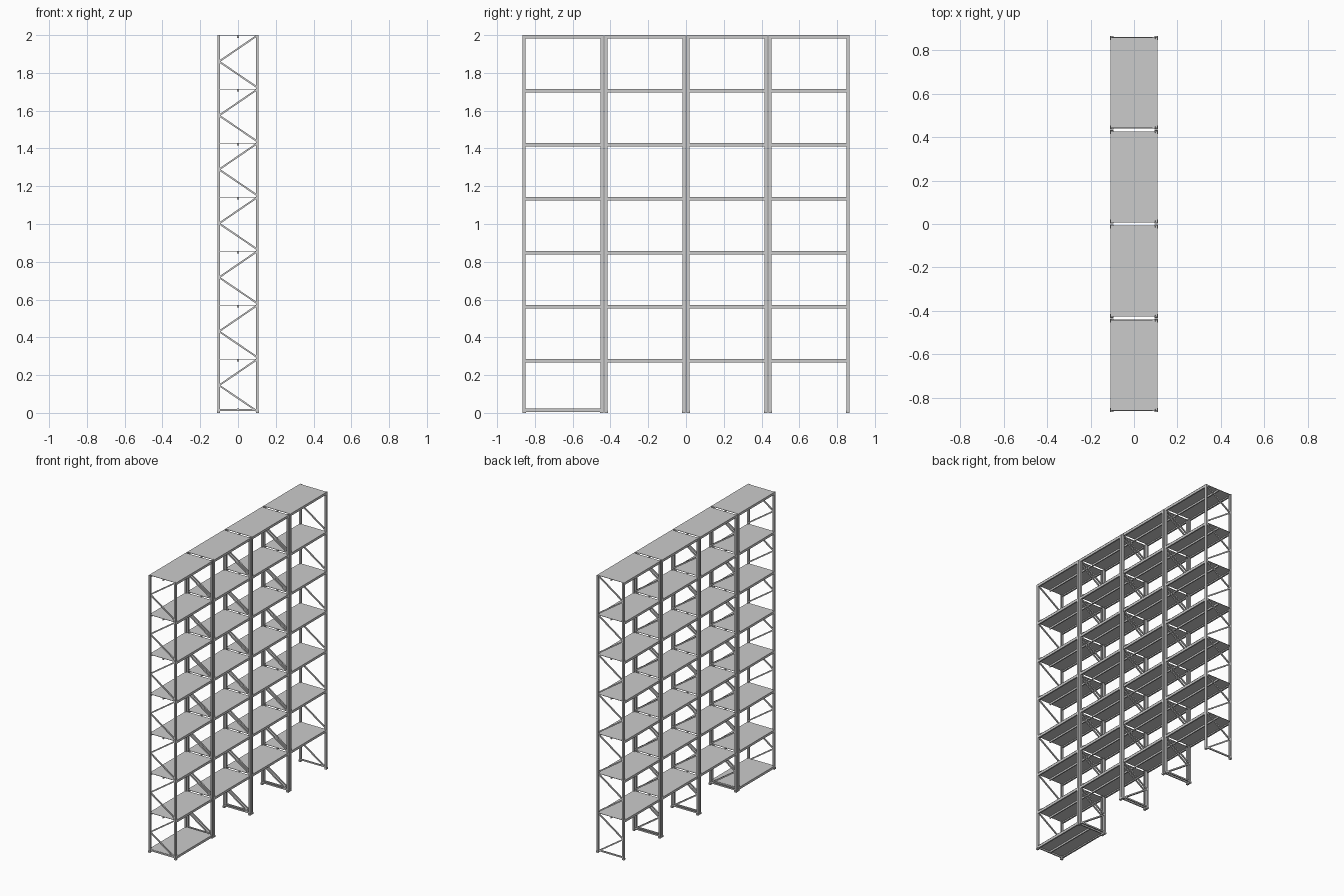
import bpy, math
from mathutils import Vector

if "Cube" in bpy.data.objects:
    bpy.data.objects.remove(bpy.data.objects["Cube"])

PITCH = 0.434          # bay spacing along y
POST_Y = 0.206         # post centre from bay centre
LEVEL = 2.0 / 7        # shelf spacing
T = 0.002              # sheet thickness


def mesh_object(name, verts, faces):
    me = bpy.data.meshes.new(name)
    me.from_pydata(verts, [], faces)
    me.update()
    ob = bpy.data.objects.new(name, me)
    bpy.context.collection.objects.link(ob)
    return ob


def extrude(name, profile, start, direction, u, v):
    """Sweep a closed 2D profile (axes u, v) from start along direction."""
    start, direction, u, v = map(Vector, (start, direction, u, v))
    if u.cross(v).dot(direction) < 0:
        profile = [(a, b) for a, b in profile]
        profile.reverse()
    ring = [start + u * a + v * b for a, b in profile]
    n = len(ring)
    verts = ring + [p + direction for p in ring]
    faces = [(i, (i + 1) % n, (i + 1) % n + n, i + n) for i in range(n)]
    faces += [tuple(reversed(range(n))), tuple(range(n, 2 * n))]
    return mesh_object(name, verts, faces)


def rect(w, h):
    return [(-w / 2, -h / 2), (w / 2, -h / 2), (w / 2, h / 2), (-w / 2, h / 2)]


def bar(name, a, b, w_side, w_y):
    a, b = Vector(a), Vector(b)
    d = b - a
    side = Vector((0, 1, 0)).cross(d).normalized()
    return extrude(name, rect(w_side, w_y), a, d, side, (0, 1, 0))


# open channel section of a post, web on the outside
W, D = 0.008, 0.012
POST = [(0, -W), (0, W), (-D, W), (-D, W - T), (-T, W - T),
        (-T, -W + T), (-D, -W + T), (-D, -W)]


def frame(y):
    # uprights and feet
    for s in (-1, 1):
        extrude("upright_post", POST, (0.108 * s, y, 0.0), (0, 0, 2.0),
                (s, 0, 0), (0, 1, 0))
        extrude("foot", rect(0.016, 0.018), (0.103 * s, y, 0), (0, 0, 0.012),
                (1, 0, 0), (0, 1, 0))
    # bottom tie and zigzag bracing
    bar("bottom_tie", (-0.1, y, 0.016), (0.1, y, 0.016), 0.01, 0.008)
    for k in range(7):
        z = k * LEVEL
        mid = (-0.1, y, z + LEVEL / 2 + 0.003)
        bar("brace", (0.1, y, z + 0.01), mid, 0.009, 0.008)
        bar("brace", mid, (0.1, y, z + LEVEL - 0.003), 0.009, 0.008)


# folded shelf edge: lip with a return flange
LIP = [(0, 0), (0, -0.016), (-0.010, -0.016), (-0.010, -0.014),
       (-T, -0.014), (-T, 0)]


def shelf(y, z):
    # deck sheet
    extrude("shelf_deck", rect(0.216, T), (0, y - 0.209, z - T / 2),
            (0, 0.418, 0), (1, 0, 0), (0, 0, 1))
    # edge lips between the posts
    for s in (-1, 1):
        extrude("shelf_lip", LIP, (0.107 * s, y - 0.2, z - T), (0, 0.4, 0),
                (s, 0, 0), (0, 0, 1))
    # centre stiffener
    extrude("shelf_rib", rect(0.008, 0.012), (0, y - 0.207, z - 0.008),
            (0, 0.414, 0), (1, 0, 0), (0, 0, 1))


for i in range(4):
    yc = (i - 1.5) * PITCH
    frame(yc - POST_Y)
    frame(yc + POST_Y)
    for k in range(1, 8):
        shelf(yc, k * LEVEL)
# extra low shelf in the first bay only
shelf(-1.5 * PITCH, 0.024)
